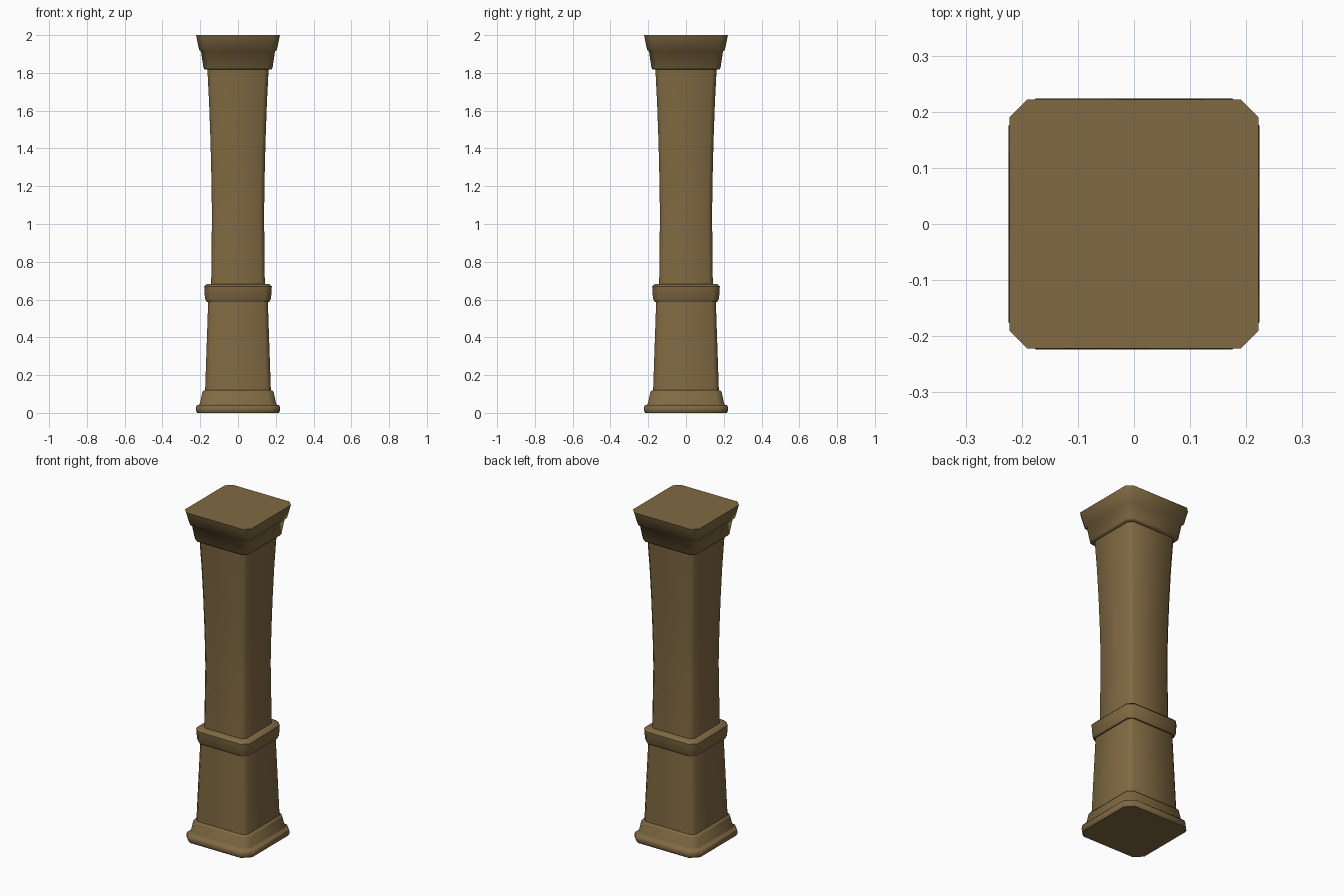
import bpy, bmesh

if "Cube" in bpy.data.objects:
    bpy.data.objects.remove(bpy.data.objects["Cube"])

wood = bpy.data.materials.new("brown_wood")
wood.diffuse_color = (0.215, 0.142, 0.055, 1)
wood.use_nodes = True
wood.node_tree.nodes["Principled BSDF"].inputs["Base Color"].default_value = wood.diffuse_color


def section(h, c):
    """Square outline of half width h with corners cut by c."""
    k = h - c
    return [(h, -k), (h, k), (k, h), (-k, h), (-h, k), (-h, -k), (-k, -h), (k, -h)]


def loft(name, profile, cap_bottom=False, cap_top=False):
    """Stack chamfered squares given as (half width, corner cut, z)."""
    bm = bmesh.new()
    rings = [[bm.verts.new((x, y, z)) for x, y in section(h, c)] for h, c, z in profile]
    for a, b in zip(rings, rings[1:]):
        for i in range(8):
            j = (i + 1) % 8
            bm.faces.new((a[i], a[j], b[j], b[i]))
    if cap_bottom:
        bm.faces.new(rings[0][::-1])
    if cap_top:
        bm.faces.new(rings[-1])
    me = bpy.data.meshes.new(name)
    bm.to_mesh(me)
    bm.free()
    me.materials.append(wood)
    ob = bpy.data.objects.new(name, me)
    bpy.context.collection.objects.link(ob)
    bpy.ops.object.select_all(action='DESELECT')
    ob.select_set(True)
    bpy.context.view_layer.objects.active = ob
    bpy.ops.object.shade_smooth_by_angle(angle=0.85)


# Stepped foot
loft("base", [(0.216, 0.045, 0.0), (0.2235, 0.048, 0.012), (0.2215, 0.047, 0.034),
              (0.216, 0.045, 0.041), (0.206, 0.04, 0.043), (0.201, 0.038, 0.052),
              (0.189, 0.032, 0.110), (0.184, 0.03, 0.117), (0.174, 0.024, 0.12)], cap_bottom=True)

# Tapered lower shaft
loft("lower_shaft", [(0.174, 0.024, 0.12), (0.158, 0.022, 0.588)])

# Moulded collar
loft("collar", [(0.158, 0.022, 0.588), (0.166, 0.028, 0.588), (0.175, 0.032, 0.607),
                (0.179, 0.034, 0.668), (0.165, 0.028, 0.682), (0.142, 0.022, 0.682)])

# Waisted upper shaft, flaring upward
loft("upper_shaft", [(0.142, 0.022, 0.682), (0.138, 0.022, 1.05), (0.141, 0.022, 1.25),
                     (0.146, 0.022, 1.45), (0.153, 0.023, 1.64), (0.162, 0.024, 1.818)])

# Two-stepped capital
loft("capital", [(0.162, 0.024, 1.818), (0.176, 0.027, 1.818), (0.183, 0.028, 1.828),
                 (0.196, 0.030, 1.914), (0.206, 0.031, 1.922), (0.222, 0.032, 2.0)], cap_top=True)
